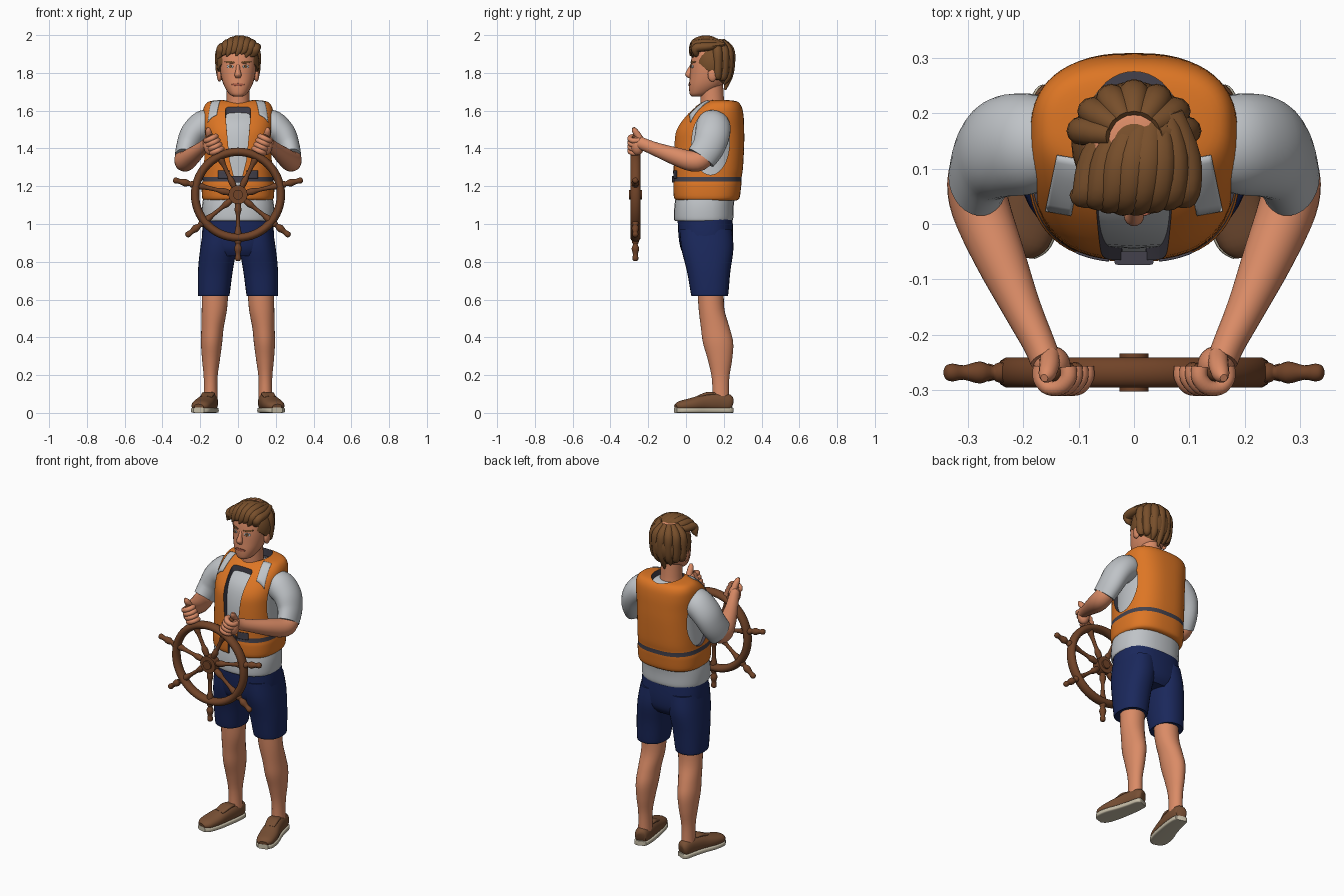
import bpy, bmesh
from math import cos, sin, pi, radians, copysign
from mathutils import Vector, Matrix
from mathutils.bvhtree import BVHTree

if "Cube" in bpy.data.objects:
    bpy.data.objects.remove(bpy.data.objects["Cube"])


def material(name, hexcode):
    rgb = [(int(hexcode[i:i + 2], 16) / 255) ** 2.2 for i in (0, 2, 4)] + [1]
    m = bpy.data.materials.new(name)
    m.use_nodes = True
    m.diffuse_color = rgb
    m.node_tree.nodes["Principled BSDF"].inputs["Base Color"].default_value = rgb
    return m


SKIN = material("skin", "D98A66")
HAIR = material("brown hair", "77502F")
WOOD = material("wood", "70452C")
LEATHER = material("shoe leather", "765037")
SOLE = material("sole cream", "C4BBA5")
ORANGE = material("vest orange", "DC7529")
DARK = material("strap charcoal", "45434D")
SHIRT = material("shirt grey", "BEC2C6")
NAVY = material("shorts navy", "202C5C")
LIP = material("lip", "A85B47")


def finish(name, bm, mats, mirror=False):
    """Turn a bmesh into a smooth-shaded object, mirrored in x on request."""
    bmesh.ops.recalc_face_normals(bm, faces=bm.faces)
    me = bpy.data.meshes.new(name)
    bm.to_mesh(me)
    bm.free()
    for m in mats:
        me.materials.append(m)
    me.shade_smooth()
    me.set_sharp_from_angle(angle=radians(40))
    ob = bpy.data.objects.new(name, me)
    bpy.context.collection.objects.link(ob)
    if mirror:
        ob.modifiers.new("Mirror", "MIRROR").use_mirror_merge = False
    return ob


def spline(st, steps):
    out = []
    for i in range(len(st) - 1):
        quad = [st[max(i - 1, 0)], st[i], st[i + 1], st[min(i + 2, len(st) - 1)]]
        for k in range(steps):
            t = k / steps
            out.append([.5 * (2 * b + (c - a) * t + (2 * a - 5 * b + 4 * c - d) * t * t
                              + (3 * b - a - 3 * c + d) * t ** 3) for a, b, c, d in zip(*quad)])
    return out + [list(st[-1])]


def loft(name, stations, mat, flat=False, mirror=False, power=2, sides=28, steps=4):
    """Skin rings given as (x, y, z, rx, ry), level or square to the path."""
    pts = spline(stations, steps)
    bm = bmesh.new()
    rings = []
    for i, p in enumerate(pts):
        u, v = Vector((1, 0, 0)), Vector((0, 1, 0))
        if not flat:
            t = Vector(pts[min(i + 1, len(pts) - 1)][:3]) - Vector(pts[max(i - 1, 0)][:3])
            v = t.cross(u).normalized()
            u = v.cross(t).normalized()
        ring = []
        for k in range(sides):
            c, s = [copysign(abs(f(2 * pi * k / sides)) ** (2 / power), f(2 * pi * k / sides))
                    for f in (cos, sin)]
            ring.append(bm.verts.new(Vector(p[:3]) + u * c * p[3] + v * s * p[4]))
        rings.append(ring)
    for a, b in zip(rings, rings[1:]):
        for k in range(sides):
            n = (k + 1) % sides
            bm.faces.new((a[k], a[n], b[n], b[k]))
    bm.faces.new(rings[0])
    bm.faces.new(rings[-1])
    return finish(name, bm, [mat], mirror)


def place(loc, size):
    return Matrix.Translation(loc) @ Matrix.Diagonal((*size, 1))


def ball(name, loc, size, mat, mirror=False):
    bm = bmesh.new()
    bmesh.ops.create_uvsphere(bm, u_segments=24, v_segments=14, radius=1, matrix=place(loc, size))
    return finish(name, bm, [mat], mirror)


def drum(name, loc, size, mat, turn=Matrix()):
    bm = bmesh.new()
    bmesh.ops.create_cone(bm, cap_ends=True, segments=40, radius1=1, radius2=1, depth=2,
                          matrix=place(loc, size) @ turn)
    return finish(name, bm, [mat])


def decal(name, target, centre, u, v, ray, mat, disc=False, mirror=True, lift=.002):
    """Thin plate projected on to a target surface."""
    tree = BVHTree.FromPolygons([w.co for w in target.data.vertices],
                                [p.vertices[:] for p in target.data.polygons])
    bm, n, ray = bmesh.new(), 8, Vector(ray)
    grid = []
    for i in range(n + 1):
        for j in range(n + 1):
            a, b = 2 * i / n - 1, 2 * j / n - 1
            if disc:
                a, b = a * (1 - b * b / 2) ** .5, b * (1 - a * a / 2) ** .5
            p = Vector(centre) + Vector(u) * a + Vector(v) * b
            hit = tree.ray_cast(p, ray)[0]
            grid.append(bm.verts.new((hit if hit else p) - ray * lift))
    for i in range(n):
        for j in range(n):
            k = i * (n + 1) + j
            bm.faces.new((grid[k], grid[k + 1], grid[k + n + 2], grid[k + n + 1]))
    ob = finish(name, bm, [mat], mirror)
    ob.modifiers.new("Solidify", "SOLIDIFY").thickness = .004
    ob.modifiers["Solidify"].offset = 0


# Legs and shoes
loft("legs", [(.12, .13, .66, .07, .07), (.125, .135, .55, .067, .068), (.135, .155, .45, .059, .076),
              (.14, .17, .37, .056, .08), (.143, .18, .28, .047, .064), (.145, .183, .18, .036, .046),
              (.145, .185, .05, .037, .044)], SKIN, flat=True, mirror=True)
shoe = [(.14, .243, .05, .02, .02), (.143, .23, .052, .036, .045), (.15, .17, .056, .043, .05),
        (.165, .1, .053, .048, .046), (.185, .03, .043, .054, .036), (.2, -.03, .036, .047, .027),
        (.207, -.055, .032, .025, .014)]
loft("shoes", shoe, LEATHER, mirror=True, power=2.3)
loft("soles", [(x, y, .014, w + .004, .014) for x, y, z, w, h in shoe], SOLE, mirror=True, power=5)
loft("shoe_tongues", [(.15, .15, .1, .03, .008), (.158, .11, .1, .034, .01), (.17, .06, .082, .03, .008)],
     LEATHER, mirror=True, power=3)

# Shorts
loft("shorts_seat", [(0, .105, .83, .15, .11), (0, .107, .87, .18, .135), (0, .105, .94, .19, .145),
                     (0, .1, 1.04, .183, .145)], NAVY, flat=True, power=2.5)
loft("shorts_legs", [(.128, .125, .622, .08, .094), (.128, .125, .63, .084, .099), (.12, .12, .75, .092, .115),
                     (.104, .113, .87, .096, .138), (.092, .105, .97, .092, .138)],
     NAVY, flat=True, mirror=True, power=2.3)

# Shirt
loft("shirt_body", [(0, .093, 1.015, .183, .15), (0, .093, 1.03, .19, .157), (0, .096, 1.1, .19, .157),
                    (0, .11, 1.2, .175, .157), (0, .12, 1.4, .165, .16), (0, .13, 1.52, .165, .14),
                    (0, .15, 1.59, .15, .1), (0, .145, 1.62, .09, .08), (0, .14, 1.63, .065, .065)],
     SHIRT, flat=True, power=2.4)
loft("sleeves", [(.13, .15, 1.545, .06, .07), (.18, .145, 1.525, .078, .09), (.235, .14, 1.475, .072, .092),
                 (.265, .12, 1.41, .062, .086), (.282, .08, 1.35, .054, .08)], SHIRT, mirror=True)

# Life vest: solid body with front, neck and arm openings cut out
vest = loft("life_vest", [(0, .11, 1.125, .178, .158), (0, .11, 1.14, .19, .174), (0, .112, 1.2, .192, .18),
                          (0, .114, 1.225, .189, .18), (0, .115, 1.25, .187, .18), (0, .118, 1.3, .186, .184),
                          (0, .122, 1.42, .185, .186), (0, .128, 1.5, .187, .18), (0, .15, 1.57, .188, .155),
                          (0, .172, 1.62, .18, .123), (0, .182, 1.648, .155, .09), (0, .182, 1.656, .1, .05)],
            ORANGE, flat=True, power=2.6, sides=56)
vest.data.materials.append(DARK)
for face in vest.data.polygons:
    if 1.225 < face.center.z < 1.25:
        face.material_index = 1
sideways = Matrix.Rotation(pi / 2, 4, "Y")
cutters = [drum("arm_cutter", (s * .22, .13, 1.43), (.1, .1, .17), DARK, sideways) for s in (-1, 1)]
cutters += [drum("neck_cutter", (0, .175, 1.72), (.085, .1, .12), DARK),
            loft("front_cutter", [(0, -.08, z, w, .13) for z, w in
                                  ((1.1, .02), (1.25, .022), (1.34, .045), (1.5, .06), (1.62, .07), (1.75, .07))],
                 DARK, flat=True, power=12, steps=1)]
for c in cutters:
    c.hide_render = True
    cut = vest.modifiers.new("Opening", "BOOLEAN")
    cut.operation, cut.solver, cut.object, cut.material_mode = "DIFFERENCE", "EXACT", c, "TRANSFER"
bpy.context.view_layer.update()
vest_mesh = bpy.data.meshes.new_from_object(vest.evaluated_get(bpy.context.evaluated_depsgraph_get()))
vest.modifiers.clear()
vest.data = vest_mesh
vest_mesh.set_sharp_from_angle(angle=radians(40))
for c in cutters:
    bpy.data.objects.remove(c)
decal("shoulder_patches", vest, (.126, .07, 1.9), (.023, .004, 0), (-.01, .05, 0), (0, 0, -1), SHIRT)
decal("strap_buckles", vest, (.075, -.3, 1.262), (.03, 0, 0), (0, 0, .02), (0, 1, 0), DARK)
loft("centre_buckle", [(0, -.062, 1.22, .035, .012), (0, -.062, 1.255, .035, .012)],
     DARK, flat=True, power=8, steps=1)

# Arms
loft("arms", [(.268, .12, 1.41, .048, .048), (.284, .085, 1.345, .052, .055), (.277, .03, 1.333, .053, .054),
              (.242, -.06, 1.36, .046, .047), (.203, -.15, 1.392, .035, .037), (.172, -.215, 1.418, .029, .033),
              (.16, -.245, 1.43, .028, .034)], SKIN, mirror=True)

# Steering wheel with seven spokes
hub = Vector((0, -.268, 1.155))
bpy.ops.mesh.primitive_torus_add(major_segments=56, minor_segments=14, major_radius=.227,
                                 minor_radius=.022, location=hub, rotation=(pi / 2, 0, 0))
rim = bpy.context.object
rim.name = "wheel_rim"
rim.scale.z = 1.25
rim.data.materials.append(WOOD)
rim.data.shade_smooth()
upright = Matrix.Rotation(pi / 2, 4, "X")
drum("wheel_hub", hub, (.05, .024, .05), WOOD, upright)
drum("hub_cap", hub, (.026, .034, .026), WOOD, upright)
turned = [(.03, .012), (.08, .018), (.11, .011), (.17, .012), (.2, .018), (.25, .018), (.262, .012),
          (.285, .02), (.315, .013), (.335, .016), (.347, .013), (.352, .004)]
for k in range(7):
    spoke = loft("wheel_spoke_%d" % (k + 1), [(0, 0, r, w, w) for r, w in turned], WOOD,
                 flat=True, sides=16, steps=3)
    spoke.location = hub
    spoke.rotation_euler.y = pi + 2 * pi * k / 7

# Hands gripping the upper spokes
axis = Vector((sin(pi / 7), 0, cos(pi / 7)))
out, fwd = Vector((axis.z, 0, -axis.x)), Vector((0, -1, 0))


def grip(r, a, b):
    return tuple(hub + axis * r + out * a + fwd * b)


ball("palms", grip(.3, .02, -.012), (.034, .036, .052), SKIN, mirror=True)
for k in range(4):
    r = .258 + .024 * k
    loft("fingers_%d" % (k + 1), [grip(r, .029 * cos(a), .029 * sin(a)) + (.015, .014)
                                  for a in (-.4, .4, 1.2, 2, 2.8, 3.5)], SKIN, mirror=True, sides=14)
loft("thumbs", [grip(.325, .012, -.03) + (.018, .018), grip(.352, 0, -.012) + (.018, .018),
                grip(.375, -.006, .004) + (.015, .015), grip(.39, -.008, .01) + (.007, .007)],
     SKIN, mirror=True, sides=14)

# Head
loft("neck", [(0, .15, 1.55, .075, .075), (0, .14, 1.63, .062, .064), (0, .135, 1.76, .06, .06)],
     SKIN, flat=True)
head = loft("head", [(0, .06, 1.675, .022, .028), (0, .073, 1.688, .046, .053), (0, .102, 1.73, .073, .086),
                     (0, .12, 1.78, .089, .1), (0, .13, 1.84, .097, .106), (0, .137, 1.9, .097, .104),
                     (0, .14, 1.95, .08, .09), (0, .14, 1.975, .04, .05)], SKIN, flat=True, power=2.2)
loft("nose", [(0, .037, 1.85, .009, .01), (0, .022, 1.815, .012, .017), (0, .014, 1.79, .018, .018),
              (0, .022, 1.772, .012, .01)], SKIN, flat=True, sides=16)
ball("ears", (.098, .14, 1.79), (.014, .025, .036), SKIN, mirror=True)
face = (0, 1, 0)
decal("eyes", head, (.041, -.3, 1.834), (.017, 0, 0), (0, 0, .009), face, SHIRT, disc=True)
decal("irises", head, (.04, -.3, 1.834), (.008, 0, 0), (0, 0, .008), face, HAIR, disc=True, lift=.004)
decal("eyebrows", head, (.043, -.3, 1.857), (.026, 0, .002), (0, 0, .006), face, HAIR, disc=True)
decal("mouth", head, (0, -.3, 1.738), (.034, 0, 0), (0, 0, .007), face, LIP, disc=True, mirror=False)

# Hair: sloping cap, swept fringe and back locks
bm = bmesh.new()
bmesh.ops.create_uvsphere(bm, u_segments=32, v_segments=20, radius=1,
                          matrix=place((0, .145, 1.85), (.113, .112, .132)))
bisected = bmesh.ops.bisect_plane(bm, geom=bm.verts[:] + bm.edges[:] + bm.faces[:], plane_co=(0, .03, 1.885),
                                  plane_no=(0, .86, 1), clear_inner=True)
bmesh.ops.holes_fill(bm, edges=[e for e in bm.edges if e.is_boundary], sides=0)
finish("hair_cap", bm, [HAIR])
for k in range(8):
    x = -.088 + .025 * k
    d = x * x
    loft("fringe_lock_%d" % (k + 1), [
        (x * .5 + .025, .2, 1.95, .02, .012), (x * .9 + .012, .12, 1.977 - 5 * d, .03, .022),
        (x + .004, .055, 1.962 - 4 * d, .028, .024), (x - .008, .03 + 3 * d, 1.925 - 3 * d, .022, .016),
        (x - .022, .024 + 4 * d, 1.89 - 2 * d + .012 * (k % 2), .004, .004)], HAIR, mirror=False, sides=12)
for k in range(7):
    s, c = sin(radians(25 * k - 75)), cos(radians(25 * k - 75))
    loft("back_lock_%d" % (k + 1), [
        (s * .04, .15 + c * .04, 1.965, .02, .02), (s * .09, .145 + c * .085, 1.92, .028, .026),
        (s * .098, .145 + c * .09, 1.85, .026, .025), (s * .092, .145 + c * .08, 1.78, .022, .022),
        (s * .088, .14 + c * .066, 1.71 + .07 * abs(s), .006, .006)], HAIR, sides=12)
